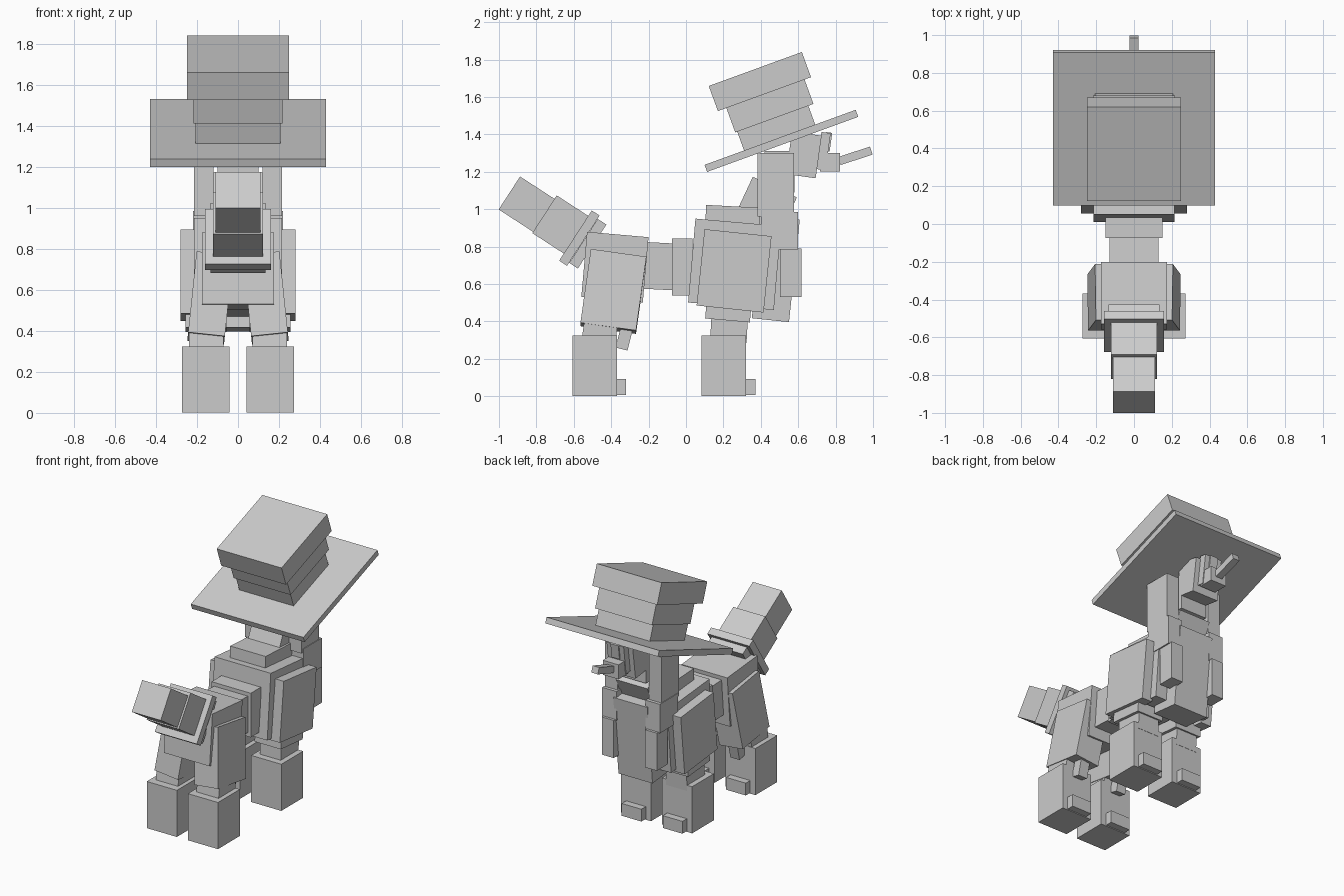
import bpy
from math import radians

default_cube = bpy.data.objects.get("Cube")
if default_cube:
    bpy.data.objects.remove(default_cube, do_unlink=True)

# One plain grey material for every part
grey = bpy.data.materials.new("light_grey")
grey.use_nodes = True
colour = (0.6, 0.6, 0.6, 1)
grey.diffuse_color = colour
grey.node_tree.nodes["Principled BSDF"].inputs["Base Color"].default_value = colour


def block(name, centre, size, tilt=0, roll=0):
    """Box with a tilt in the side plane and a roll in the front plane (degrees)."""
    bpy.ops.mesh.primitive_cube_add(size=1, location=centre)
    part = bpy.context.object
    part.name = name
    part.scale = size
    part.rotation_euler = (radians(tilt), radians(roll), 0)
    part.data.materials.append(grey)
    return part


def pair(name, centre, size, tilt=0, roll=0):
    """Mirrored pair of boxes, left at +x and right at -x."""
    x, y, z = centre
    for side, sign in (("left", 1), ("right", -1)):
        block(f"{side}_{name}", (sign * x, y, z), size, tilt, sign * roll)


# Hat: wide brim and a crown that steps outwards, all leaning the same way
HAT_TILT = 20
block("hat_brim", centre=(0, .51, 1.365), size=(.86, .86, .04), tilt=HAT_TILT)
block("hat_crown_lower", centre=(0, .487, 1.42), size=(.415, .405, .15), tilt=HAT_TILT)
block("hat_crown_middle", centre=(0, .447, 1.556), size=(.435, .445, .148), tilt=HAT_TILT)
block("hat_crown_top", centre=(0, .395, 1.682), size=(.495, .53, .143), tilt=HAT_TILT)

# Head, muzzle and the thin upturned piece in front of it
block("head_back", centre=(0, .5, 1.2), size=(.2, .16, .22))
block("head", centre=(0, .63, 1.29), size=(.2, .16, .23), tilt=-8)
block("face_plate", centre=(0, .735, 1.31), size=(.13, .05, .2), tilt=-8)
block("nose_bridge", centre=(0, .76, 1.36), size=(.06, .03, .1), tilt=-8)
block("muzzle", centre=(0, .77, 1.25), size=(.12, .105, .1))
block("mouth_stick", centre=(0, .905, 1.285), size=(.05, .18, .045), tilt=18)

# Long hanging ears in three sections
pair("ear_upper", centre=(.168, .48, 1.13), size=(.095, .195, .34))
pair("ear_middle", centre=(.165, .5, .885), size=(.11, .2, .2))
pair("ear_lower", centre=(.165, .56, .66), size=(.09, .115, .26))

# Neck and chest
block("neck", centre=(0, .42, 1), size=(.24, .26, .26), tilt=-25)
block("shoulder_pad", centre=(0, .25, .96), size=(.27, .29, .11), tilt=-3)
block("chest", centre=(0, .26, .705), size=(.43, .46, .45), tilt=-5)
block("breast", centre=(0, .48, .68), size=(.26, .2, .55), tilt=-6)
pair("shoulder", centre=(.24, .257, .67), size=(.08, .36, .41), tilt=-6)

# Waist and rump
block("waist_front", centre=(0, -.02, .69), size=(.3, .11, .305))
block("waist_back", centre=(0, -.14, .695), size=(.26, .17, .25), tilt=-3)
block("rump", centre=(0, -.38, .69), size=(.35, .33, .35), tilt=-5)
pair("haunch", centre=(.135, -.388, .56), size=(.18, .3, .4), tilt=-8, roll=-6)

# Legs: joints, hoof blocks and small toes
pair("front_leg_cuff", centre=(.155, .225, .44), size=(.2, .24, .07), tilt=-5)
pair("front_leg_joint", centre=(.155, .23, .36), size=(.16, .195, .14), tilt=-3)
pair("back_leg_joint", centre=(.155, -.46, .35), size=(.17, .18, .12), tilt=-8)
pair("hock", centre=(.155, -.33, .31), size=(.07, .065, .12), tilt=-14)
for end, y in (("front", .203), ("back", -.488)):
    pair(end + "_hoof", centre=(.157, y, .163), size=(.23, .238, .322))
    pair(end + "_toe", centre=(.157, y + .135, .05), size=(.15, .065, .085))

# Tail: two collars and two blocks along one raised line
TAIL_TILT = -33
block("tail_base_collar", centre=(0, -.525, .815), size=(.27, .055, .28), tilt=TAIL_TILT)
block("tail_collar", centre=(0, -.57, .845), size=(.32, .05, .32), tilt=TAIL_TILT)
block("tail_middle", centre=(0, -.66, .91), size=(.245, .23, .24), tilt=TAIL_TILT)
block("tail_tip", centre=(0, -.85, 1.025), size=(.22, .225, .21), tilt=TAIL_TILT)
